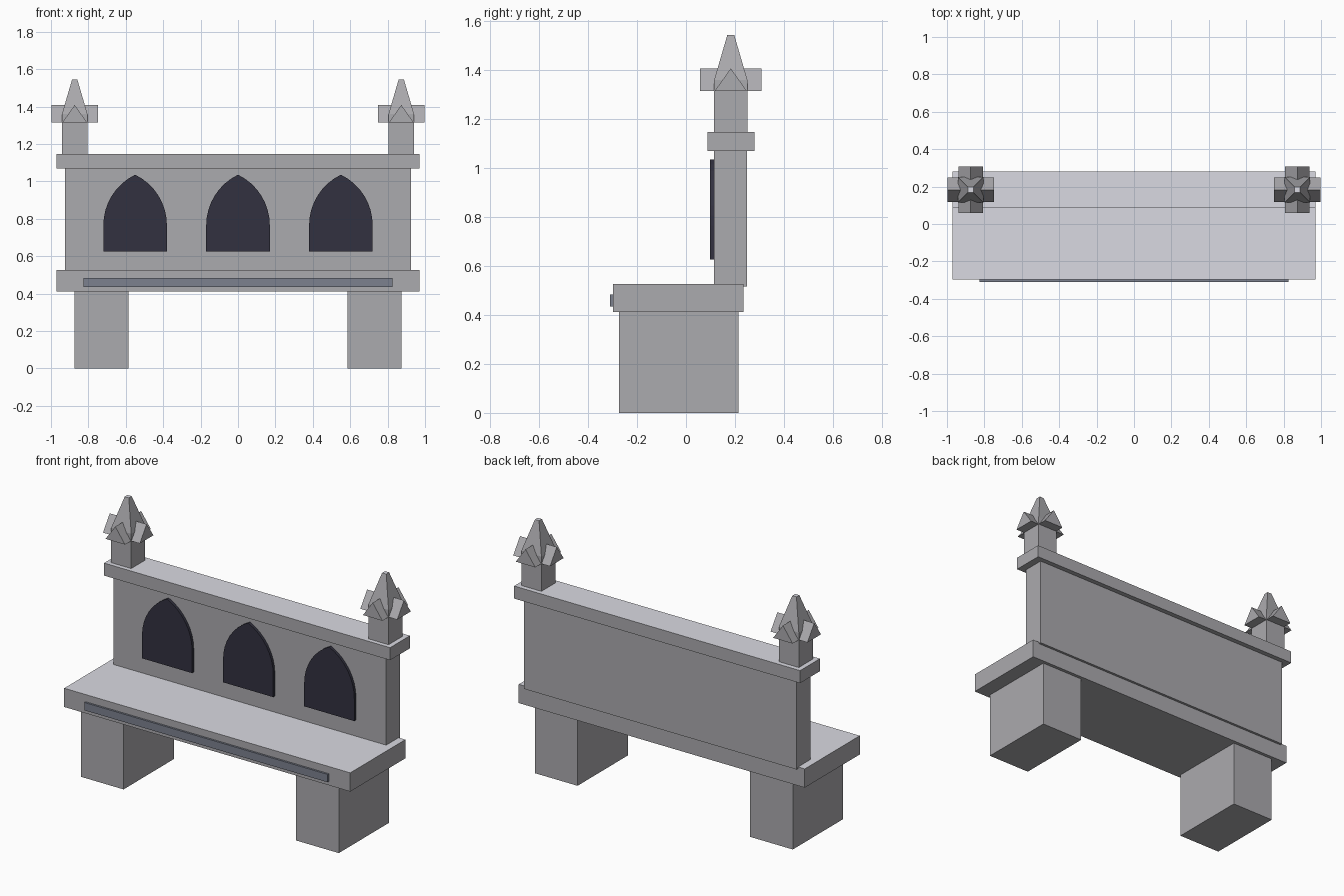
import bpy, bmesh, math

old = bpy.data.objects.get("Cube")
if old:
    bpy.data.objects.remove(old, do_unlink=True)


def material(name, rgb):
    m = bpy.data.materials.new(name)
    m.use_nodes = True
    m.diffuse_color = (*rgb, 1)
    m.node_tree.nodes["Principled BSDF"].inputs["Base Color"].default_value = (*rgb, 1)
    return m


stone = material("grey stone", (0.41, 0.405, 0.425))
pale = material("pale stone top", (0.7, 0.7, 0.76))
dark = material("dark recess", (0.032, 0.031, 0.051))
slate = material("blue grey trim", (0.2, 0.22, 0.275))


def finish(name, bm, mat, pale_top=False):
    """Make the object; pale_top colours the faces that point straight up."""
    bmesh.ops.recalc_face_normals(bm, faces=bm.faces)
    bm.normal_update()
    for f in bm.faces:
        f.material_index = int(pale_top and f.normal.z > 0.9)
    mesh = bpy.data.meshes.new(name)
    mesh.materials.append(mat)
    if pale_top:
        mesh.materials.append(pale)
    bm.to_mesh(mesh)
    bm.free()
    ob = bpy.data.objects.new(name, mesh)
    bpy.context.collection.objects.link(ob)
    return ob


def box(name, x, y, z, mat=stone, pale_top=False):
    """Box from (min, max) ranges."""
    bm = bmesh.new()
    bmesh.ops.create_cube(bm, size=1)
    for v in bm.verts:
        v.co = [r[0] if c < 0 else r[1] for c, r in zip(v.co, (x, y, z))]
    return finish(name, bm, mat, pale_top)


def prism(name, outline, y0, y1, mat):
    """Extrude an x-z outline along y."""
    bm = bmesh.new()
    face = bm.faces.new([bm.verts.new((x, y0, z)) for x, z in outline])
    ext = bmesh.ops.extrude_face_region(bm, geom=[face])
    for v in ext["geom"]:
        if isinstance(v, bmesh.types.BMVert):
            v.co.y = y1
    return finish(name, bm, mat)


# Bench seat, backrest and coping
box("seat", (-0.97, 0.97), (-0.298, 0.235), (0.412, 0.527), pale_top=True)
box("seat_trim", (-0.825, 0.825), (-0.31, -0.297), (0.435, 0.483), slate)
box("backrest", (-0.925, 0.925), (0.115, 0.25), (0.517, 1.072))
box("coping", (-0.97, 0.97), (0.088, 0.28), (1.07, 1.147), pale_top=True)

# Pointed arch panels
HALF, RADIUS, SPRING, SILL = 0.17, 0.3, 0.765, 0.626
offset = RADIUS - HALF
sweep = math.acos(offset / RADIUS)
STEPS = 8
arc = [(RADIUS * math.cos(sweep * i / STEPS) - offset,
        SPRING + RADIUS * math.sin(sweep * i / STEPS)) for i in range(STEPS + 1)]
arch = [(-HALF, SILL), (HALF, SILL)] + arc + [(-x, z) for x, z in arc[-2::-1]]
for label, cx in (("right", -0.55), ("middle", 0), ("left", 0.55)):
    prism(label + "_arch_panel", [(cx + x, z) for x, z in arch], 0.098, 0.117, dark)

# Legs and finials on both sides
PY, PW = 0.183, 0.068
for label, s in (("right", -1), ("left", 1)):
    box(label + "_leg", sorted((s * 0.585, s * 0.875)), (-0.273, 0.215), (0, 0.414))
    px = s * 0.873
    box(label + "_post", (px - PW, px + PW), (PY - PW, PY + PW), (1.14, 1.36))

    # Tapered spire
    bm = bmesh.new()
    bmesh.ops.create_cube(bm, size=2)
    for v in bm.verts:
        w = 0.014 if v.co.z > 0 else PW
        v.co = (px + v.co.x * w, PY + v.co.y * w, 1.545 if v.co.z > 0 else 1.36)
    finish(label + "_spire", bm, stone, pale_top=True)

    # Crossed gables
    gable = [(-0.066, 1.315), (0.066, 1.315), (0, 1.408)]
    for axis, turn in (("long", 0), ("cross", math.pi / 2)):
        ob = prism(label + "_" + axis + "_gable", gable, -0.125, 0.125, stone)
        ob.location = (px, PY, 0)
        ob.rotation_euler.z = turn
